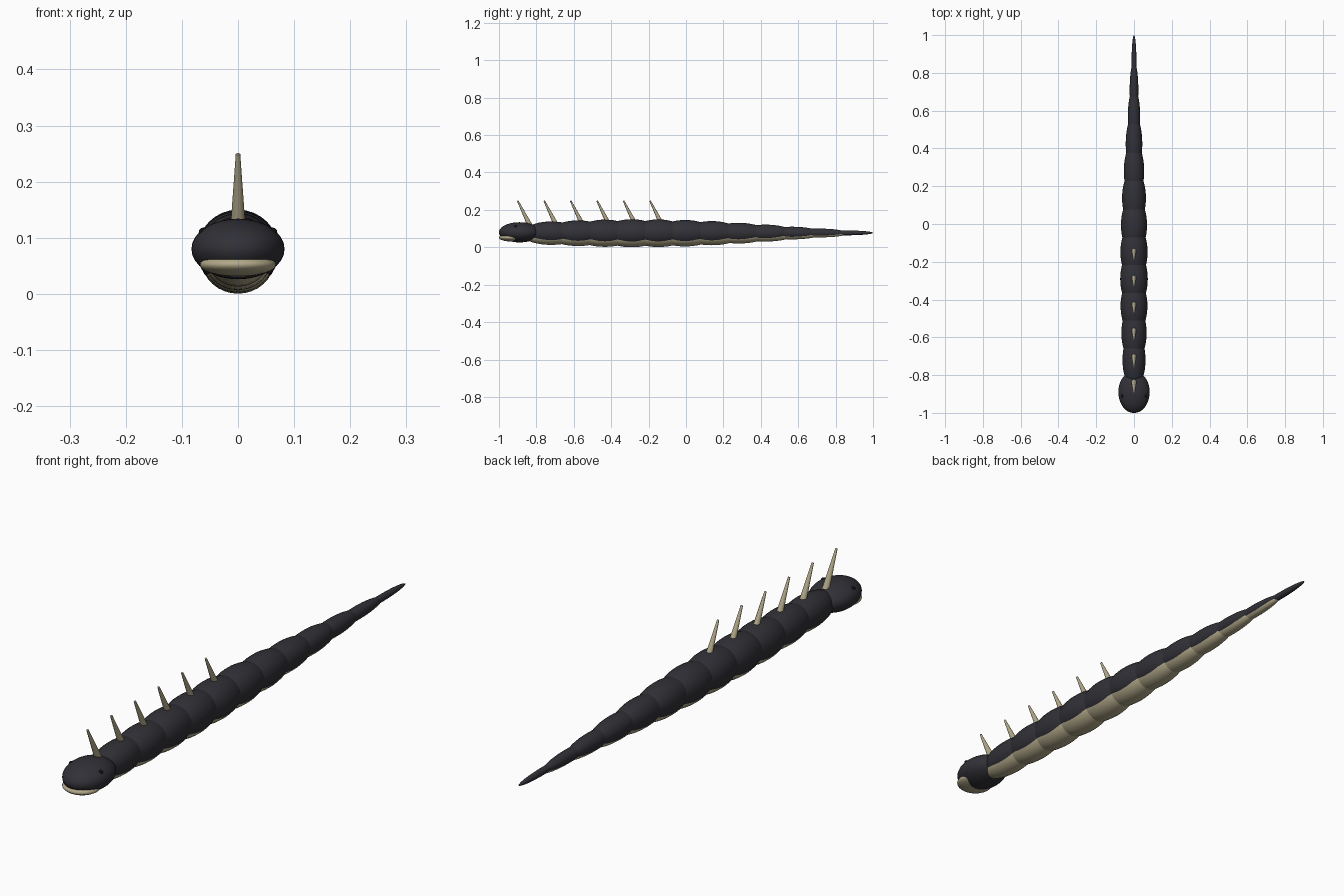
import bpy
import math
from mathutils import Vector

cube = bpy.data.objects.get("Cube")
if cube:
    bpy.data.objects.remove(cube, do_unlink=True)


def material(name, color):
    mat = bpy.data.materials.new(name)
    mat.diffuse_color = (*color, 1)
    mat.use_nodes = True
    bsdf = next(n for n in mat.node_tree.nodes if n.type == 'BSDF_PRINCIPLED')
    bsdf.inputs["Base Color"].default_value = (*color, 1)
    bsdf.inputs["Roughness"].default_value = 0.7
    return mat


SKIN = material("charcoal skin", (0.03, 0.03, 0.038))
BONE = material("bone beige", (0.44, 0.39, 0.25))
BLACK = material("eye black", (0.006, 0.006, 0.008))


def finish(name, mat):
    obj = bpy.context.object
    obj.name = name
    obj.data.materials.append(mat)
    bpy.ops.object.shade_smooth_by_angle(angle=math.radians(40))
    return obj


def ellipsoid(name, center, radii, mat):
    # Poles lie along the body axis
    bpy.ops.mesh.primitive_uv_sphere_add(segments=32, ring_count=20, radius=1,
                                         location=center,
                                         rotation=(math.pi / 2, 0, 0))
    rx, ry, rz = radii
    bpy.context.object.scale = (rx, rz, ry)
    bpy.ops.object.transform_apply(location=False, rotation=True, scale=True)
    return finish(name, mat)


def spike(name, base, tip):
    axis = Vector(tip) - Vector(base)
    bpy.ops.mesh.primitive_cone_add(vertices=16, radius1=0.0135, radius2=0.004,
                                    depth=axis.length,
                                    location=(Vector(base) + Vector(tip)) / 2,
                                    rotation=axis.to_track_quat('Z', 'Y').to_euler())
    return finish(name, BONE)


# Tapering body segments, each with a pale belly plate
AXIS_Z = 0.077
STEP = 0.143
girths = [0.061, 0.067, 0.071, 0.073, 0.072, 0.069,
          0.063, 0.054, 0.044, 0.033, 0.023, 0.013]
for i, r in enumerate(girths):
    y = -0.72 + STEP * i
    half = 0.147
    ellipsoid(f"body_segment_{i + 1}", (0, y, AXIS_Z), (r, half, r), SKIN)
    if i < len(girths) - 1:
        ellipsoid(f"belly_plate_{i + 1}", (0, y, AXIS_Z - 0.25 * r),
                  (0.88 * r, half, 0.8 * r), BONE)

# Head, lower jaw and eyes
ellipsoid("head", (0, -0.89, 0.08), (0.083, 0.11, 0.054), SKIN)
ellipsoid("lower_jaw", (0, -0.935, 0.052), (0.068, 0.065, 0.021), BONE)
for side, label in ((1, "left"), (-1, "right")):
    ellipsoid(f"{label}_eye", (side * 0.062, -0.91, 0.11),
              (0.008, 0.008, 0.008), BLACK)

# Forward-leaning back spikes
for i in range(6):
    y = -0.9 + 0.1415 * i
    spike(f"back_spike_{i + 1}", (0, y + 0.065, 0.118), (0, y, 0.249))
